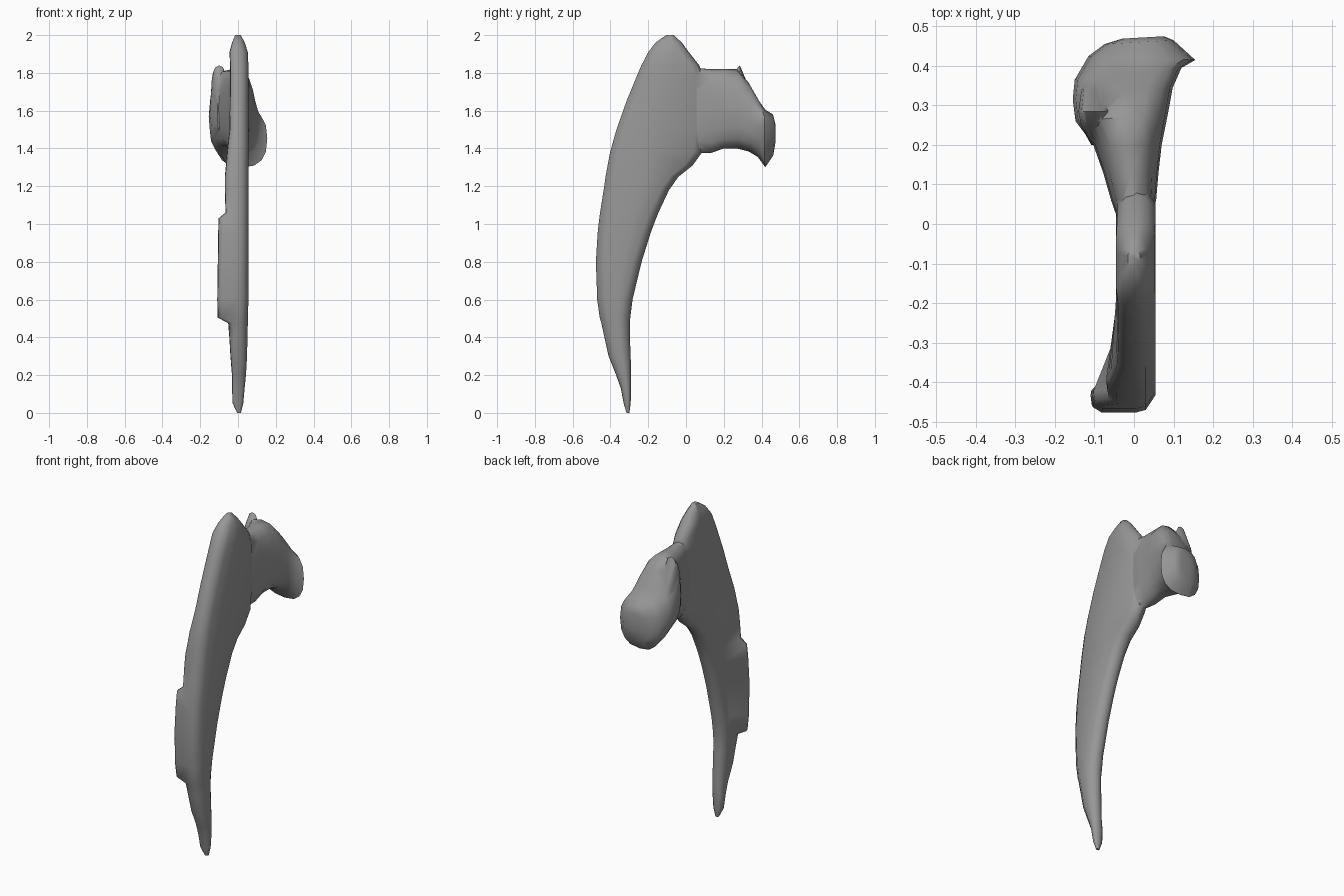
import bpy, bmesh, math
from mathutils import Vector

dark_grey = bpy.data.materials.new("dark_grey")
dark_grey.diffuse_color = (0.31, 0.31, 0.31, 1)


def loft(name, rings):
    """Closed skin through rings of equal length."""
    bm = bmesh.new()
    rows = [[bm.verts.new(p) for p in ring] for ring in rings]
    n = len(rows[0])
    for a, b in zip(rows, rows[1:]):
        for i in range(n):
            j = (i + 1) % n
            bm.faces.new((a[i], a[j], b[j], b[i]))
    bm.faces.new(rows[0])
    bm.faces.new(rows[-1])
    bmesh.ops.triangulate(bm, faces=bm.faces[:])
    bmesh.ops.recalc_face_normals(bm, faces=bm.faces[:])
    me = bpy.data.meshes.new(name)
    bm.to_mesh(me)
    bm.free()
    me.materials.append(dark_grey)
    ob = bpy.data.objects.new(name, me)
    bpy.context.collection.objects.link(ob)
    return ob


def blade_ring(z, yf, yb, xf, xl, xr):
    """Flat-sided slab section; xf is the left reach of the front edge."""
    d, w = yb - yf, xr - xl
    b = min(0.045, 0.3 * d)
    mid = (xl + xr) / 2
    ym = yf + min(0.22, 0.6 * d)
    return [Vector((x, y, z)) for x, y in (
        (mid, yf), (xr - 0.25 * w, yf + 0.15 * b), (xr, yf + b),
        (xr, ym), (xr, yb - b), (xr - 0.2 * w, yb - 0.3 * b), (mid, yb),
        (xl + 0.2 * w, yb - 0.3 * b), (xl, yb - b), (xl, ym),
        (xf, yf + 0.8 * b), (xf + 0.03 * w, yf + 0.3 * b),
        (xf + 0.25 * w, yf))]


# Curved blade: z, front y, back y, flange x, left x, right x
blade_rows = [
    (0.00, -0.315, -0.30, -0.005, -0.005, 0.015),
    (0.05, -0.33, -0.293, -0.028, -0.025, 0.028),
    (0.13, -0.345, -0.29, -0.032, -0.03, 0.035),
    (0.20, -0.37, -0.29, -0.032, -0.03, 0.042),
    (0.30, -0.41, -0.293, -0.04, -0.036, 0.048),
    (0.40, -0.432, -0.297, -0.046, -0.04, 0.05),
    (0.475, -0.448, -0.297, -0.052, -0.042, 0.052),
    (0.505, -0.457, -0.295, -0.108, -0.045, 0.053),
    (0.60, -0.47, -0.283, -0.110, -0.045, 0.055),
    (0.80, -0.477, -0.235, -0.107, -0.045, 0.055),
    (0.95, -0.468, -0.188, -0.105, -0.045, 0.055),
    (1.03, -0.459, -0.158, -0.103, -0.045, 0.055),
    (1.06, -0.455, -0.146, -0.066, -0.045, 0.055),
    (1.18, -0.436, -0.09, -0.070, -0.045, 0.055),
    (1.25, -0.426, -0.04, -0.070, -0.045, 0.055),
    (1.31, -0.415, 0.035, -0.064, -0.045, 0.055),
    (1.38, -0.402, 0.085, -0.058, -0.045, 0.055),
    (1.50, -0.368, 0.10, -0.045, -0.045, 0.055),
    (1.65, -0.315, 0.10, -0.043, -0.043, 0.055),
    (1.78, -0.262, 0.095, -0.042, -0.042, 0.055),
    (1.84, -0.236, 0.07, -0.042, -0.042, 0.055),
    (1.91, -0.20, 0.015, -0.045, -0.045, 0.052),
    (1.96, -0.162, -0.022, -0.032, -0.032, 0.036),
    (2.00, -0.105, -0.065, -0.015, -0.015, 0.015),
]
blade = loft("curved_blade", [blade_ring(*r) for r in blade_rows])


def head_ring(y, x0, x1, z0, z1, tilt, n=16):
    """Upright oval section, leaned back by tilt."""
    ring = []
    for i in range(n):
        a = 2 * math.pi * i / n
        c, s = math.cos(a), math.sin(a)
        c = math.copysign(abs(c) ** 0.75, c)
        s = math.copysign(abs(s) ** 0.8, s)
        ring.append(Vector(((x0 + x1) / 2 + c * (x1 - x0) / 2,
                            y + tilt * c,
                            (z0 + z1) / 2 + s * (z1 - z0) / 2)))
    return ring


# Knobbly head: y, left x, right x, bottom z, top z, tilt
head_rows = [
    (-0.02, -0.03, 0.035, 1.36, 1.80, 0.0),
    (0.06, -0.058, 0.056, 1.375, 1.825, 0.0),
    (0.13, -0.078, 0.062, 1.375, 1.82, 0.0),
    (0.20, -0.103, 0.070, 1.40, 1.82, 0.0),
    (0.27, -0.148, 0.086, 1.40, 1.82, 0.01),
    (0.33, -0.155, 0.098, 1.385, 1.75, 0.015),
    (0.38, -0.150, 0.120, 1.355, 1.66, 0.015),
    (0.42, -0.115, 0.155, 1.30, 1.605, -0.005),
    (0.46, -0.075, 0.100, 1.36, 1.58, 0.005),
    (0.472, -0.03, 0.075, 1.43, 1.53, 0.003),
]
head = loft("flared_head", [head_ring(*r) for r in head_rows])

# Raised lip on the left of the head top
lip = loft("head_lip", [head_ring(y, -0.10 - w, -0.10 + w, 1.5, z, 0)
                        for y, w, z in ((0.20, 0.008, 1.68), (0.25, 0.036, 1.80),
                                        (0.285, 0.043, 1.84), (0.34, 0.035, 1.71),
                                        (0.37, 0.01, 1.60))])

# Fuse the parts into one skin
for part in (head, lip):
    mod = blade.modifiers.new("fuse", 'BOOLEAN')
    mod.operation = 'UNION'
    mod.solver = 'EXACT'
    mod.object = part
    bpy.context.view_layer.objects.active = blade
    bpy.ops.object.modifier_apply(modifier=mod.name)
    bpy.data.objects.remove(part)

blade.select_set(True)
bpy.ops.object.shade_smooth_by_angle(angle=math.radians(55))
